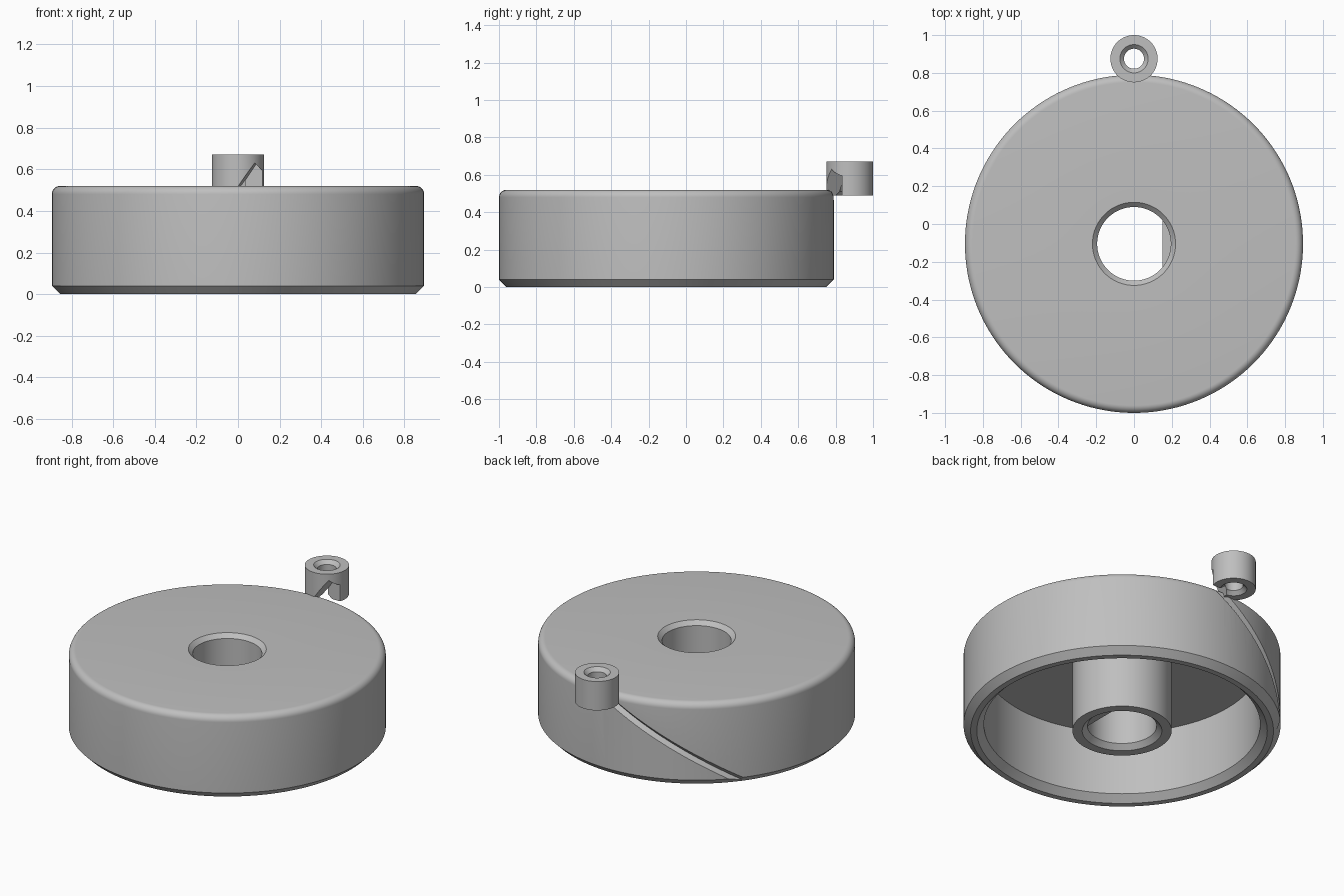
import bpy, bmesh, math
from mathutils import Vector

cube = bpy.data.objects.get("Cube")
if cube:
    bpy.data.objects.remove(cube, do_unlink=True)

GREY = (0.52, 0.52, 0.52, 1)
mat = bpy.data.materials.new("plain grey")
mat.use_nodes = True
mat.diffuse_color = GREY
mat.node_tree.nodes["Principled BSDF"].inputs["Base Color"].default_value = GREY

BODY_Y, KNOB_Y = -0.105, 0.875
RADIUS, TOP = 0.895, 0.52


def finish(name, bm, location=(0, 0, 0)):
    bmesh.ops.recalc_face_normals(bm, faces=bm.faces)
    mesh = bpy.data.meshes.new(name)
    bm.to_mesh(mesh)
    bm.free()
    mesh.materials.append(mat)
    ob = bpy.data.objects.new(name, mesh)
    ob.location = location
    bpy.context.collection.objects.link(ob)
    return ob


def skin(name, rings, closed, location=(0, 0, 0)):
    """Join matching closed sections, either as a loop or with end caps."""
    bm = bmesh.new()
    rows = [[bm.verts.new(p) for p in ring] for ring in rings]
    n = len(rows[0])
    pairs = list(zip(rows, rows[1:] + rows[:1])) if closed else list(zip(rows, rows[1:]))
    for a, b in pairs:
        for i in range(n):
            j = (i + 1) % n
            bm.faces.new((a[i], a[j], b[j], b[i]))
    if not closed:
        bm.faces.new(rows[0])
        bm.faces.new(rows[-1][::-1])
    return finish(name, bm, location)


def lathe(name, profile, steps, location):
    angles = [math.tau * k / steps for k in range(steps)]
    rings = [[(r * math.cos(a), r * math.sin(a), z) for r, z in profile] for a in angles]
    return skin(name, rings, True, location)


def cut(target, cutter):
    cutter.hide_render = True
    mod = target.modifiers.new("cut", 'BOOLEAN')
    mod.operation, mod.solver, mod.object = 'DIFFERENCE', 'EXACT', cutter
    select(target)
    bpy.ops.object.modifier_apply(modifier=mod.name)
    bpy.data.objects.remove(cutter, do_unlink=True)


def select(ob):
    bpy.ops.object.select_all(action='DESELECT')
    ob.select_set(True)
    bpy.context.view_layer.objects.active = ob


# Hollow wheel with a central hub, rounded upper rim and chamfered lower edges
F = 0.04
fillet = [(RADIUS - F + F * math.cos(t), TOP - F + F * math.sin(t))
          for t in (math.pi / 2 * k / 8 for k in range(9))]
profile = [(0.225, 0), (0.28, 0), (0.28, 0.44), (0.78, 0.44), (0.78, F), (0.82, 0),
           (RADIUS - F, 0), (RADIUS, F)] + fillet + \
          [(0.22, TOP), (0.195, TOP - 0.025), (0.195, 0.03)]
wheel = lathe("wheel_body", profile, 144, (0, BODY_Y, 0))

# Spiral V groove on the back of the rim
rings = []
for k in range(41):
    a = math.radians(80 + 67 * k / 40)
    z = 0.58 - 0.61 * k / 40
    rings.append([(r * math.cos(a), r * math.sin(a), z + dz)
                  for r, dz in ((RADIUS - 0.025, 0), (RADIUS + 0.025, -0.05), (RADIUS + 0.025, 0.05))])
cut(wheel, skin("groove_cutter", rings, False, (0, BODY_Y, 0)))

# Flat in the lower half of the bore
half = math.acos(0.15 / 0.2)
arc = [(0.2 * math.cos(t), 0.2 * math.sin(t))
       for t in (half * (k / 8 - 1) for k in range(17))]
flat = skin("bore_flat", [[(x, y, z) for x, y in arc] for z in (0.03, 0.25)],
            False, (0, BODY_Y, 0))

# Small eyelet with countersunk hole
R, r, low, high, c = 0.125, 0.053, 0.49, 0.67, 0.022
eyelet = lathe("rim_eyelet", [(R, low), (R, high), (r + c, high), (r, high - c),
                              (r, low + c), (r + c, low)], 64, (0, KNOB_Y, 0))

# Slanted notch through the inner side of the eyelet
notch = [(-0.03, 0.48), (0.07, 0.63), (0.15, 0.53), (0.15, 0.48)]
cut(eyelet, skin("notch_cutter", [[(x + s, y, z) for x, z in notch]
                                  for y, s in ((0.72, 0), (0.835, 0.02))], False))

for ob in (wheel, flat, eyelet):
    select(ob)
    bpy.ops.object.shade_smooth_by_angle(angle=math.radians(25))
